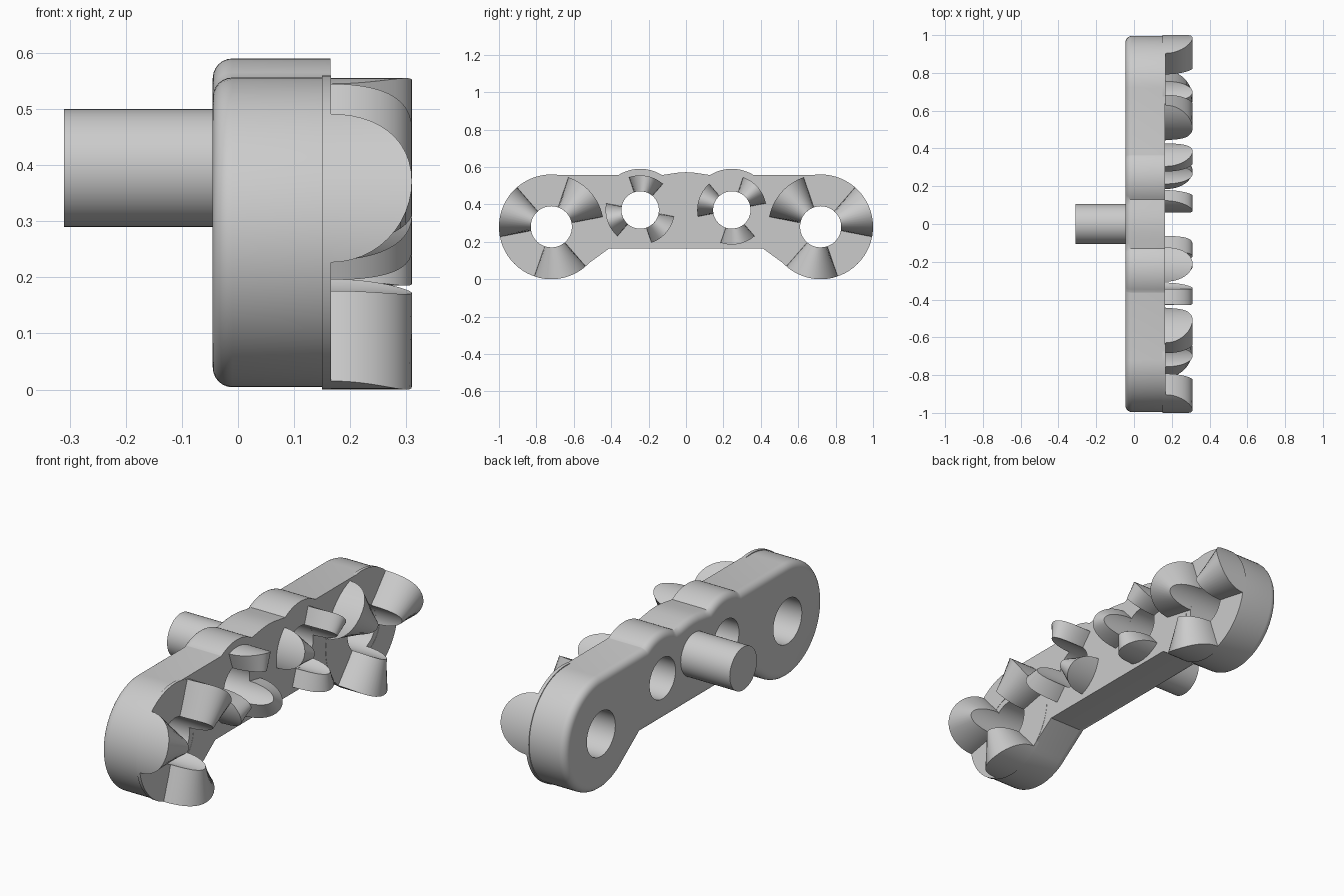
import bpy, bmesh
from math import sin, cos, pi, radians, sqrt
from mathutils import Vector

if "Cube" in bpy.data.objects:
    bpy.data.objects.remove(bpy.data.objects["Cube"])

BACK, FRONT, TIP = -0.045, 0.166, 0.31
# sockets: y, z, hole radius, tooth outer radius, direction of first tooth
SOCKETS = [(-0.72, 0.28, 0.11, 0.28, 41), (0.72, 0.28, 0.11, 0.28, 139),
           (-0.245, 0.37, 0.10, 0.185, 79), (0.245, 0.37, 0.10, 0.185, 41)]


def make(name, verts, faces, angle=35):
    me = bpy.data.meshes.new(name)
    me.from_pydata(verts, [], faces)
    bm = bmesh.new()
    bm.from_mesh(me)
    bmesh.ops.recalc_face_normals(bm, faces=bm.faces)
    bm.to_mesh(me)
    bm.free()
    ob = bpy.data.objects.new(name, me)
    bpy.context.collection.objects.link(ob)
    smooth(ob, angle)
    return ob


def smooth(ob, angle=35):
    bpy.ops.object.select_all(action='DESELECT')
    ob.select_set(True)
    bpy.context.view_layer.objects.active = ob
    bpy.ops.object.shade_smooth_by_angle(angle=radians(angle))


def arc(y, z, r, a0, a1, n):
    return [(y + r * cos(radians(a0 + (a1 - a0) * i / n)),
             z + r * sin(radians(a0 + (a1 - a0) * i / n))) for i in range(n + 1)]


def loft(name, layers, angle=35):
    """Closed stack of (x, outline) layers with flat end caps."""
    n = len(layers[0][1])
    verts = [(x, y, z) for x, ring in layers for y, z in ring]
    faces = [(k * n + i, k * n + (i + 1) % n, (k + 1) * n + (i + 1) % n, (k + 1) * n + i)
             for k in range(len(layers) - 1) for i in range(n)]
    faces += [tuple(range(n)), tuple(range(len(verts) - n, len(verts)))]
    return make(name, verts, faces, angle)


def inset(pts, d):
    out = []
    for i, p in enumerate(pts):
        a, b, c = Vector(pts[i - 1]), Vector(p), Vector(pts[(i + 1) % len(pts)])
        u, v = (b - a).normalized(), (c - b).normalized()
        n1, n2 = Vector((-u.y, u.x)), Vector((-v.y, v.x))
        out.append(tuple(b + (n1 + n2) * d / max(0.5, 1 + n1.dot(n2))))
    return out


# plate: half outline mirrored, back edge rounded
half = [(0.41, 0.165)] + arc(0.72, 0.28, 0.276, -130, 90, 48)
half += [(0.365, 0.556)] + arc(0.245, 0.37, 0.22, 58, 122, 14)
half += [(0.10, 0.561), (0.08, 0.564), (0.04, 0.570)]
outline = half + [(0, 0.572)] + [(-y, z) for y, z in reversed(half)]
R = 0.035
layers = [(BACK + R * (1 - sin(t)), inset(outline, R * (1 - cos(t))))
          for t in (pi / 2 * (6 - i) / 6 for i in range(7))]
plate = loft("plate", layers + [(FRONT - 0.001, outline)])

# through holes
for y, z, r, _, _ in SOCKETS:
    cutter = loft("hole_cutter", [(x, arc(y, z, r, 0, 352.5, 47)) for x in (-0.2, 0.4)])
    mod = plate.modifiers.new("hole", 'BOOLEAN')
    mod.object, mod.operation, mod.solver = cutter, 'DIFFERENCE', 'EXACT'
    bpy.context.view_layer.objects.active = plate
    bpy.ops.object.modifier_apply(modifier=mod.name)
    bpy.data.objects.remove(cutter)
smooth(plate)

# peg on the back
loft("peg", [(x, arc(0, 0.395, 0.105, 0, 352.5, 47)) for x in (-0.31, 0.0)])


def ring(name, y, z, r0, r1, x0, x1, n=64):
    verts, faces = [], []
    for i in range(n):
        c, s = cos(2 * pi * i / n), sin(2 * pi * i / n)
        verts += [(x, y + r * c, z + r * s) for x, r in ((x0, r0), (x0, r1), (x1, r1), (x1, r0))]
        j = (i + 1) % n
        faces += [(4 * i + k, 4 * i + (k + 1) % 4, 4 * j + (k + 1) % 4, 4 * j + k) for k in range(4)]
    return make(name, verts, faces)


def tooth(name, y, z, r0, r1, mid, spread=30, n=24):
    """Radial tooth with a half-ellipse section, as wide as its angle allows."""
    verts, faces = [], []
    for i in range(n + 1):
        t = -cos(pi * i / n)
        a = radians(mid + spread * t)
        top = FRONT + (TIP - FRONT) * sqrt(max(0, 1 - t * t))
        verts += [(x, y + r * cos(a), z + r * sin(a))
                  for x, r in ((0.15, r0), (0.15, r1), (top, r1), (top, r0))]
        if i:
            p, q = 4 * (i - 1), 4 * i
            faces += [(p + k, p + (k + 1) % 4, q + (k + 1) % 4, q + k) for k in range(4)]
    faces += [(0, 1, 2, 3), tuple(range(4 * n, 4 * n + 4))]
    return make(name, verts, faces)


# coupling teeth around every hole, thin rims on the outer sockets
for y, z, r0, r1, start in SOCKETS:
    for k in range(3):
        tooth("coupling_tooth", y, z, r0, r1, start + 120 * k)
    if r1 > 0.2:
        ring("socket_rim", y, z, 0.14, r1, 0.15, FRONT)
